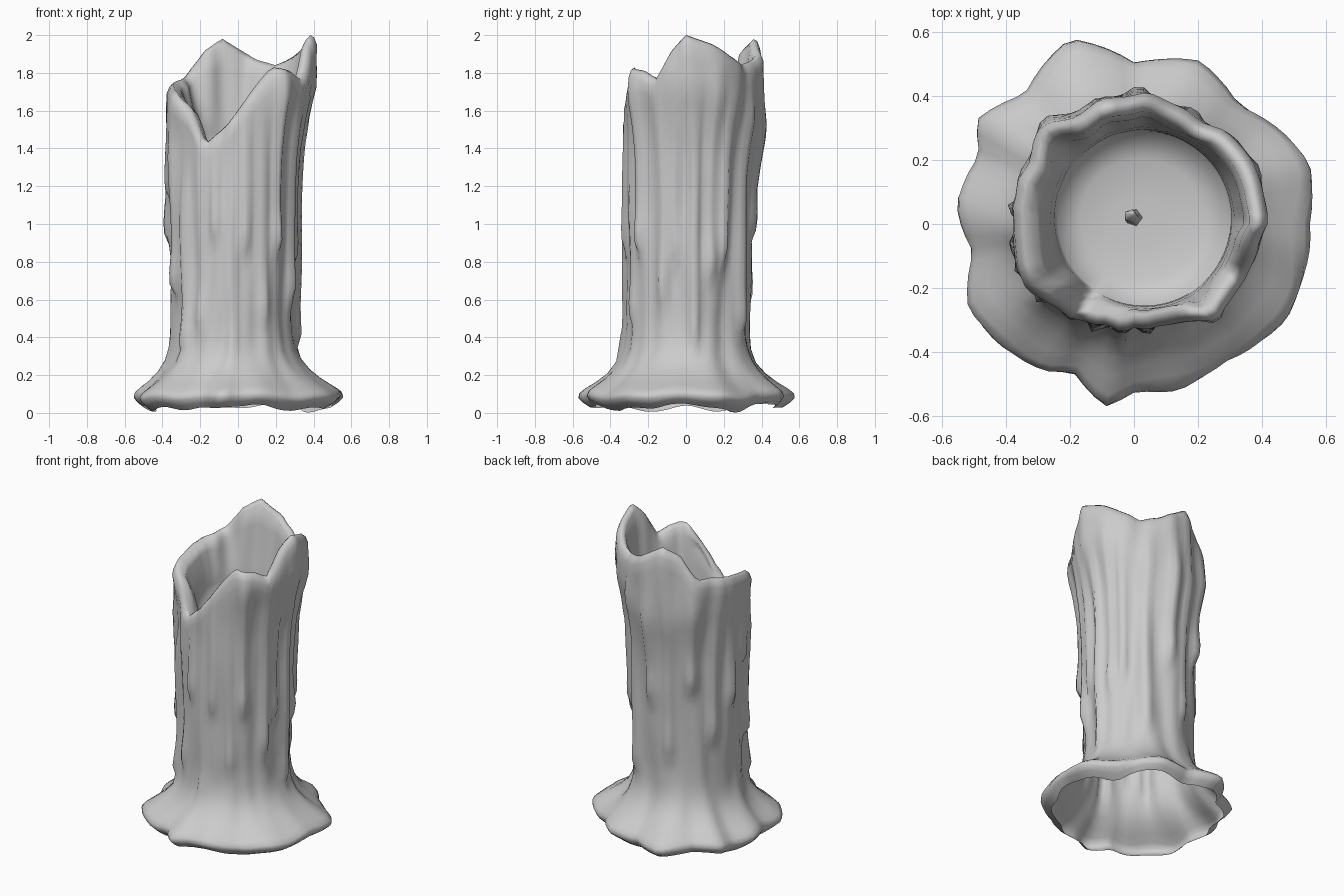
import bpy, bmesh
from math import sin, cos, pi, radians, exp
from mathutils import Vector, noise

if "Cube" in bpy.data.objects:
    bpy.data.objects.remove(bpy.data.objects["Cube"])

N = 84


def lerp_table(tab, x, period=None):
    """Piecewise linear lookup, optionally wrapping round the circle."""
    if period:
        x %= period
        tab = tab + [(tab[0][0] + period, tab[0][1])]
    if x <= tab[0][0]:
        return tab[0][1]
    for (a, va), (b, vb) in zip(tab, tab[1:]):
        if x <= b:
            return va + (vb - va) * (x - a) / (b - a)
    return tab[-1][1]


# Angle (degrees) -> height of the torn rim
RIM_Z = [(0, 2.0), (22, 1.95), (38, 1.89), (55, 1.84), (75, 1.87), (103, 1.98), (120, 1.92),
         (135, 1.78), (155, 1.76), (180, 1.73), (205, 1.70), (222, 1.62), (238, 1.43),
         (260, 1.53), (285, 1.71), (303, 1.83), (322, 1.81), (334, 1.77), (348, 1.92)]
# Angle -> radius of the wall near the top
TOP_R = [(0, .42), (20, .42), (52, .39), (85, .405), (112, .39), (138, .40), (165, .37),
         (182, .38), (202, .395), (214, .385), (245, .35), (270, .325), (295, .345),
         (313, .375), (337, .37)]
# Angle -> radius of the wax puddle at the foot
FOOT_R = [(0, .55), (19, .59), (37, .53), (50, .50), (68, .55), (90, .51), (109, .62), (130, .53),
          (147, .595), (156, .53), (173, .565), (190, .515), (207, .585), (222, .57), (242, .535),
          (247, .50), (261, .585), (271, .525), (285, .54), (304, .52), (328, .57), (345, .56)]
# Height -> how far the wall has flared toward the puddle edge / swollen toward the top
FLARE = [(.0, .55), (.025, .74), (.06, .94), (.085, 1), (.11, .93), (.14, .74), (.18, .50),
         (.24, .24), (.32, .07), (.45, 0)]
SWELL = [(.4, 0), (1.0, .12), (1.3, .28), (1.45, .55), (1.62, 1)]
# Drips: angle, half width in degrees, top, bottom end, bulge
DRIPS = [(8, 4.5, 1.5, .36, .030), (24, 5, 1.65, .74, .034), (38, 5, 1.5, .80, .028),
         (62, 6, 1.6, .45, .025), (88, 6, 1.6, .95, .030), (108, 5, 1.5, .60, .025),
         (130, 6, 1.6, 1.05, .035), (152, 5, 1.4, .70, .028), (172, 5, 1.6, .92, .025),
         (190, 7, 1.4, 1.15, .025), (203, 5, 1.4, .65, .040), (217, 5, 1.2, .35, .035),
         (234, 4, 1.3, .45, .025), (249, 4, 1.3, .93, .028), (264, 4, 1.1, .28, .025),
         (277, 4, 1.5, .87, .030), (296, 5, 1.4, .50, .02), (310, 5, 1.7, .87, .035),
         (336, 5, 1.5, .60, .025), (350, 5, 1.5, .80, .024)]


def drip_bulge(a, z):
    total = 0
    for ang, w, top, end, h in DRIPS:
        d = (a - ang + 180) % 360 - 180
        fade = min(1, max(0, (z - end + .05) / .08)) * min(1, max(0, (top + .25 - z) / .3))
        bead = 1 + .4 * exp(-((z - end - .08) / .1) ** 2)
        total += h * fade * bead * exp(-(d / w) ** 2)
    return total


def outer_radius(a, z):
    t = radians(a)
    c, s = cos(t), sin(t)
    streak = noise.noise(Vector((c * 4, s * 4, z * 2)))
    body = .322 - .027 * c + .006 * s
    # the swelling begins higher on the right and lower at the back
    zs = z - .12 * max(0, c) + .12 * max(0, s) ** 2
    r = body + (lerp_table(TOP_R, a, 360) - body) * lerp_table(SWELL, zs)
    r += drip_bulge(a, z) + .022 * streak
    f = lerp_table(FLARE, z)
    return r + (lerp_table(FOOT_R, a, 360) - r) * f


def edge_z(a):
    t = radians(a)
    return max(.002, .025 + .05 * noise.noise(Vector((cos(t) * 2.5, sin(t) * 2.5, 7))))


def column(a):
    """Section of the wall at one angle: foot lip, outside, rim, inside, pool."""
    zb, zt = edge_z(a), lerp_table(RIM_Z, a, 360)
    low = [zb + d for d in (0, .025, .05, .075, .10, .135, .18, .24, .31)]
    z0, z1 = low[-1], zt - .05
    pts = [(outer_radius(a, z - .5 * (zb - .02)), z) for z in low]
    pts += [(outer_radius(a, z0 + (z1 - z0) * i / 22), z0 + (z1 - z0) * i / 22) for i in range(1, 23)]
    r = outer_radius(a, z1)
    t = radians(a)
    pool = .27 + .03 * cos(t) + .018 * sin(t)
    floor = 1.36
    pts += [(r - .015, zt - .012), (r - .035, zt), (r - .058, zt - .025)]
    # thin torn rim, then a soft shoulder, then the pool wall
    inner = max(pool + .02, r - .075)
    shoulder = min(zt - .06, 1.68)
    pts += [(inner, (zt + shoulder) / 2), (inner - .01, shoulder)]
    for k, m in ((.35, .6), (.65, .85), (1, 1)):
        pts.append((inner - .01 + (pool - inner + .01) * m, shoulder + (floor + .02 - shoulder) * k))
    pts += [(pool * .7, floor - .01), (pool * .3, floor - .02)]
    return pts


# Melted wax shell, open underneath, with the sunken pool
bm = bmesh.new()
cols = []
for i in range(N):
    t = 2 * pi * i / N
    cols.append([bm.verts.new((r * cos(t), r * sin(t), z)) for r, z in column(360 * i / N)])
centre = bm.verts.new((0, .01, 1.34))
for i in range(N):
    c, d = cols[i], cols[(i + 1) % N]
    for j in range(len(c) - 1):
        bm.faces.new((c[j], d[j], d[j + 1], c[j + 1]))
    bm.faces.new((c[-1], d[-1], centre))
for f in bm.faces:
    f.smooth = True
me = bpy.data.meshes.new("wax_body")
bm.to_mesh(me)
bm.free()
bpy.context.collection.objects.link(bpy.data.objects.new("wax_body", me))

# Short bent wick in the pool
bm = bmesh.new()
rings = []
for x, y, z, r in [(0, .02, 1.33, .028), (-.005, .02, 1.40, .022), (-.01, .025, 1.46, .022), (-.005, .035, 1.50, .008)]:
    rings.append([bm.verts.new((x + r * cos(k * pi / 2.5), y + r * sin(k * pi / 2.5), z)) for k in range(5)])
for p, q in zip(rings, rings[1:]):
    for k in range(5):
        bm.faces.new((p[k], p[(k + 1) % 5], q[(k + 1) % 5], q[k]))
bm.faces.new(rings[-1])
for f in bm.faces:
    f.smooth = True
me = bpy.data.meshes.new("wick")
bm.to_mesh(me)
bm.free()
bpy.context.collection.objects.link(bpy.data.objects.new("wick", me))
